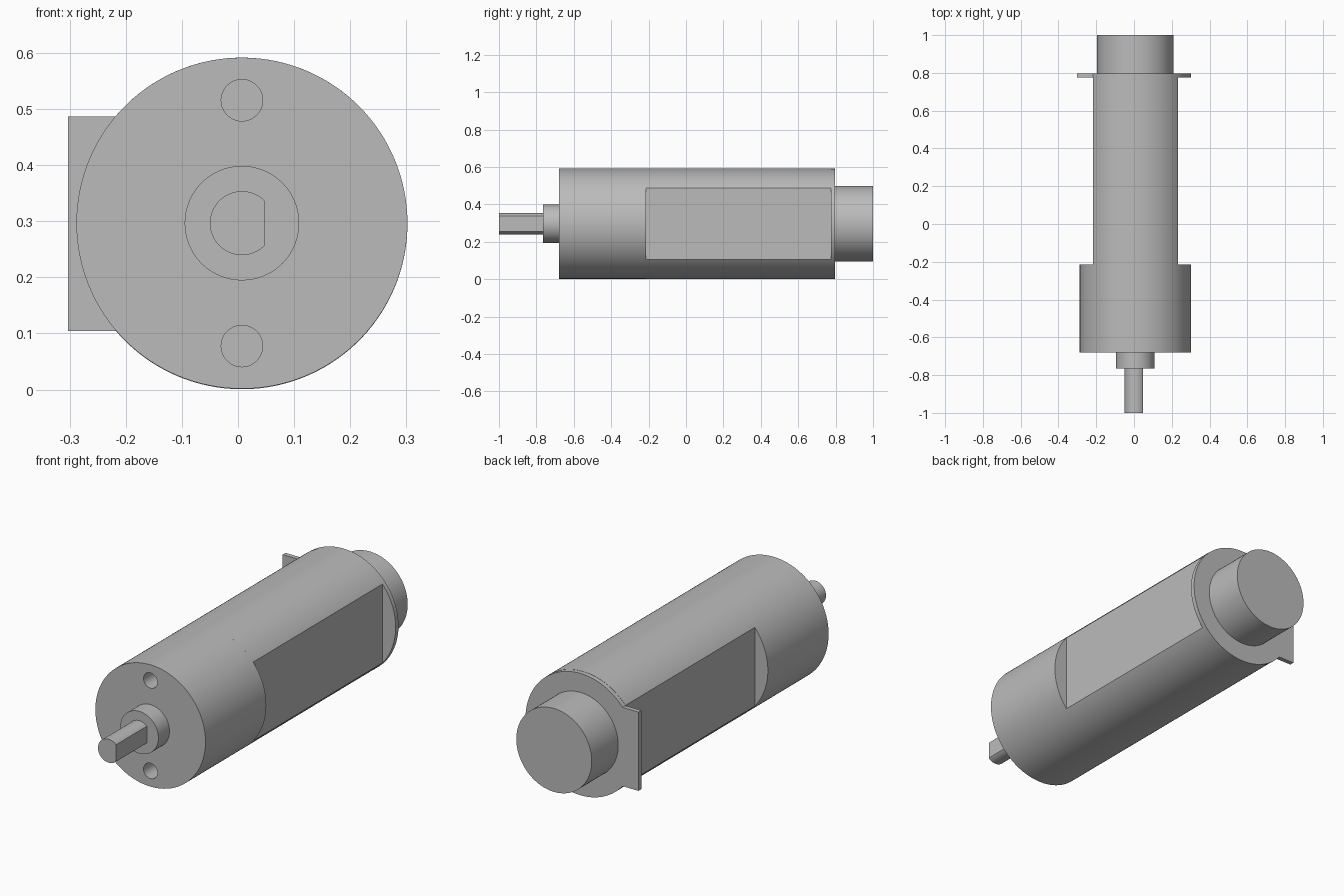
import bpy, bmesh, math

if "Cube" in bpy.data.objects:
    bpy.data.objects.remove(bpy.data.objects["Cube"])

CX, CZ, R = 0.007, 0.2965, 0.295    # motor axis and body radius
FLAT = 0.225                        # half width across the body flats
CORNER = math.acos(FLAT / R)        # angle where a flat meets the round

grey = bpy.data.materials.new("plain grey")
grey.use_nodes = True
grey.diffuse_color = (0.5, 0.5, 0.5, 1)
grey.node_tree.nodes["Principled BSDF"].inputs["Base Color"].default_value = (0.5, 0.5, 0.5, 1)


def arc(r, start, end, n=96):
    return [(r * math.cos(start + (end - start) * i / n),
             r * math.sin(start + (end - start) * i / n)) for i in range(n + 1)]


def circle(r, n=128):
    return arc(r, 0, 2 * math.pi, n)[:-1]


def prism(name, profile, y0, y1, cz=CZ):
    """Extrude an x/z profile along y."""
    bm = bmesh.new()
    face = bm.faces.new([bm.verts.new((CX + x, y0, cz + z)) for x, z in profile])
    out = bmesh.ops.extrude_face_region(bm, geom=[face])
    for v in out["geom"]:
        if isinstance(v, bmesh.types.BMVert):
            v.co.y = y1
    bmesh.ops.recalc_face_normals(bm, faces=bm.faces)
    mesh = bpy.data.meshes.new(name)
    bm.to_mesh(mesh)
    bm.free()
    mesh.materials.append(grey)
    obj = bpy.data.objects.new(name, mesh)
    bpy.context.collection.objects.link(obj)
    return obj


def smooth(obj):
    bpy.ops.object.select_all(action='DESELECT')
    obj.select_set(True)
    bpy.context.view_layer.objects.active = obj
    bpy.ops.object.shade_smooth_by_angle(angle=math.radians(25))


# Round front housing with two blind mounting holes
housing = prism("front_housing", circle(R), -0.68, -0.215)
for side, z in (("upper", 0.219), ("lower", -0.219)):
    cutter = prism(side + "_hole_cutter", [(x, z + h) for x, h in circle(0.037, 48)], -0.75, -0.55)
    cutter.hide_render = True
    cutter.hide_viewport = True
    cut = housing.modifiers.new(side + " hole", 'BOOLEAN')
    cut.operation = 'DIFFERENCE'
    cut.solver = 'EXACT'
    cut.object = cutter

# Long body with a flat on each side
upper = arc(R, CORNER, math.pi - CORNER)
lower = arc(R, math.pi + CORNER, 2 * math.pi - CORNER)
body = prism("flat_sided_body", upper + lower, -0.215, 0.775)

# Rear plate with a square tab on the right
tab_h = R * math.sin(CORNER)
plate_profile = arc(R, CORNER - math.pi, math.pi - CORNER) + [(-0.31, tab_h), (-0.31, -tab_h)]
plate = prism("rear_plate", plate_profile, 0.775, 0.797, 0.2955)

# Rear cap, front boss and D-shaped shaft
cap = prism("rear_cap", circle(0.202), 0.797, 1.0)
boss = prism("front_boss", circle(0.102), -0.765, -0.68)
d_angle = math.acos(0.04 / 0.057)
shaft = prism("drive_shaft", arc(0.057, d_angle, 2 * math.pi - d_angle, 64), -1.0, -0.765)

for part in (housing, body, plate, cap, boss, shaft):
    smooth(part)
